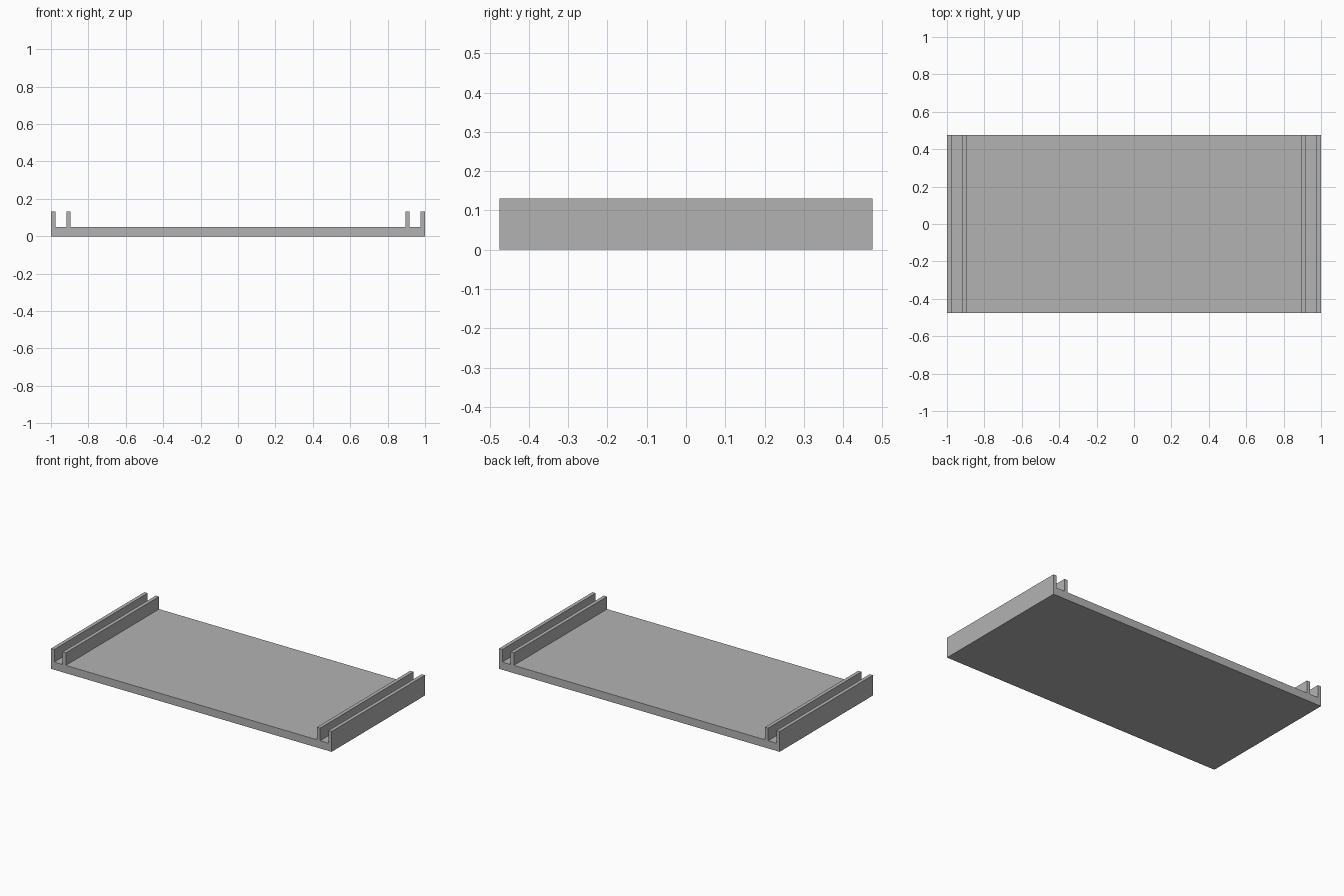
import bpy
import bmesh

cube = bpy.data.objects.get("Cube")
if cube:
    bpy.data.objects.remove(cube, do_unlink=True)

# Single grey material
GREY = (0.45, 0.45, 0.45, 1)
grey = bpy.data.materials.new("plain grey")
grey.use_nodes = True
grey.diffuse_color = GREY
grey.node_tree.nodes["Principled BSDF"].inputs["Base Color"].default_value = GREY

HALF_X, HALF_Y = 1.0, 0.475
BASE_TOP, RAIL_TOP = 0.05, 0.131
RAIL = 0.023          # rail thickness
INNER = 0.895         # inner face of the inner rail

# Right half of the cross-section, from the floor centre out to the outer edge
half = [
    (INNER, BASE_TOP), (INNER, RAIL_TOP),
    (INNER + RAIL, RAIL_TOP), (INNER + RAIL, BASE_TOP),
    (HALF_X - RAIL, BASE_TOP), (HALF_X - RAIL, RAIL_TOP),
    (HALF_X, RAIL_TOP), (HALF_X, 0),
]
profile = half + [(-x, z) for x, z in reversed(half)]

# Tray with a grooved pair of rails at each end, extruded front to back
bm = bmesh.new()
section = bm.faces.new([bm.verts.new((x, -HALF_Y, z)) for x, z in profile])
extruded = bmesh.ops.extrude_face_region(bm, geom=[section], use_keep_orig=True)
back = [v for v in extruded["geom"] if isinstance(v, bmesh.types.BMVert)]
bmesh.ops.translate(bm, verts=back, vec=(0, 2 * HALF_Y, 0))
bmesh.ops.recalc_face_normals(bm, faces=bm.faces)

mesh = bpy.data.meshes.new("railed_tray")
bm.to_mesh(mesh)
bm.free()
mesh.materials.append(grey)
tray = bpy.data.objects.new("railed_tray", mesh)
bpy.context.collection.objects.link(tray)
